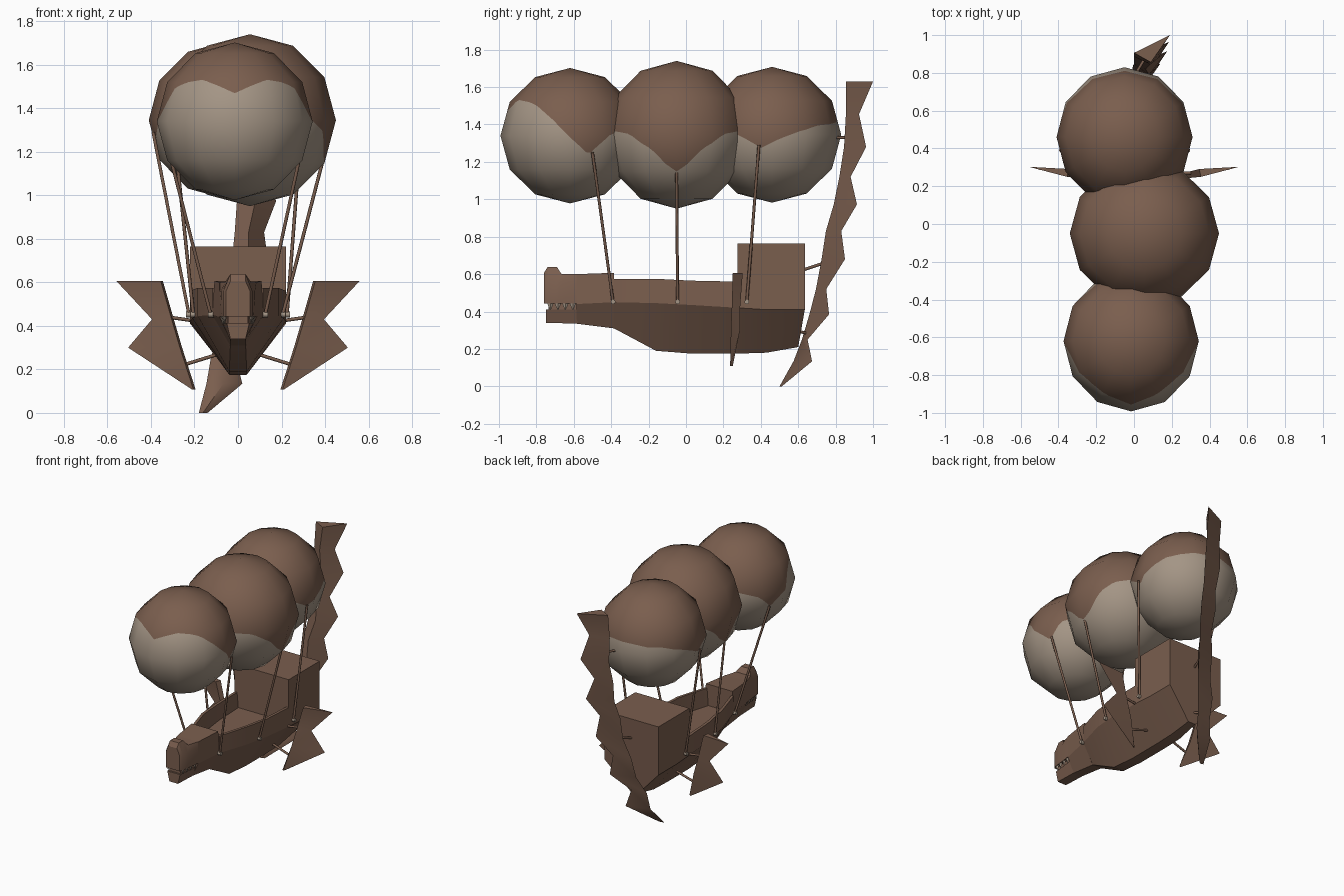
import bpy, bmesh, math
from mathutils import Vector, Matrix

if "Cube" in bpy.data.objects:
    bpy.data.objects.remove(bpy.data.objects["Cube"])


def material(name, rgb):
    m = bpy.data.materials.new(name)
    m.diffuse_color = (*rgb, 1)
    m.use_nodes = True
    m.node_tree.nodes["Principled BSDF"].inputs["Base Color"].default_value = m.diffuse_color
    return m


BROWN = material("warm brown", (0.195, 0.112, 0.076))
BEIGE = material("pale beige", (0.37, 0.30, 0.235))


def finish(name, bm, mats, angle=25):
    bmesh.ops.recalc_face_normals(bm, faces=bm.faces[:])
    me = bpy.data.meshes.new(name)
    bm.to_mesh(me)
    bm.free()
    for m in mats:
        me.materials.append(m)
    me.shade_smooth()
    me.set_sharp_from_angle(angle=math.radians(angle))
    ob = bpy.data.objects.new(name, me)
    bpy.context.collection.objects.link(ob)
    return ob


def loft(name, rings, mat=BROWN, angle=25):
    """Skin a list of equal-length point rings and cap both ends."""
    bm = bmesh.new()
    vs = [[bm.verts.new(p) for p in r] for r in rings]
    n = len(vs[0])
    for a, b in zip(vs, vs[1:]):
        for i in range(n):
            j = (i + 1) % n
            bm.faces.new((a[i], a[j], b[j], b[i]))
    bm.faces.new(vs[0])
    bm.faces.new(vs[-1])
    return finish(name, bm, [mat], angle)


def sym(y, pts):
    """Mirrored cross-section; y may be overridden by a third value."""
    right = [(p[0], p[2] if len(p) > 2 else y, p[1]) for p in pts]
    return right + [(-x, yy, z) for x, yy, z in reversed(right)]


def rod(name, a, b, r=0.008, mat=BROWN):
    a, b = Vector(a), Vector(b)
    bm = bmesh.new()
    rot = (b - a).to_track_quat('Z', 'Y').to_matrix().to_4x4()
    bmesh.ops.create_cone(bm, cap_ends=True, segments=8, radius1=r, radius2=r,
                          depth=(b - a).length,
                          matrix=Matrix.Translation((a + b) / 2) @ rot)
    return finish(name, bm, [mat], 50)


def interp(table, t):
    for (a, u), (b, v) in zip(table, table[1:]):
        if t <= b:
            return u + (v - u) * (t - a) / (b - a)
    return table[-1][1]


# Balloons: 12-sided spheres, cut along a scalloped colour line
def balloon(name, centre, size, table):
    bm = bmesh.new()
    bmesh.ops.create_uvsphere(bm, u_segments=12, v_segments=6, radius=1)
    bmesh.ops.scale(bm, vec=size, verts=bm.verts[:])
    bmesh.ops.subdivide_edges(bm, edges=bm.edges[:], cuts=5, use_grid_fill=True)

    def above(p):
        az = math.degrees(math.atan2(abs(p.x), -p.y))
        return p.z - interp(table, az) + 0.0007

    cuts = []
    for e in bm.edges[:]:
        f0, f1 = above(e.verts[0].co), above(e.verts[1].co)
        if f0 * f1 < 0:
            cuts.append(bmesh.utils.edge_split(e, e.verts[0], f0 / (f0 - f1))[1])
    bmesh.ops.connect_verts(bm, verts=cuts)
    for f in bm.faces:
        f.material_index = 0 if above(f.calc_center_median()) > 0 else 1
    ob = finish(name, bm, [BROWN, BEIGE], 180)
    ob.data.normals_split_custom_set_from_vertices(
        [v.co.normalized() for v in ob.data.vertices])
    ob.location = centre


balloon("front_balloon", (-0.015, -0.62, 1.34), (0.358, 0.372, 0.362),
        [(0, .13), (12, .16), (28, .192), (45, .18), (57, .16), (75, .08),
         (92, -.02), (108, -.1), (125, 0), (180, .1)])
balloon("middle_balloon", (0.055, -0.05, 1.345), (0.395, 0.385, 0.395),
        [(0, .03), (30, .02), (48, .005), (68, -.075), (80, -.155), (90, -.195),
         (100, -.155), (112, -.075), (132, .005), (150, .02), (180, .03)])
balloon("back_balloon", (-0.05, 0.46, 1.345), (0.36, 0.37, 0.363),
        [(0, .03), (60, .0), (80, -.07), (97, -.02), (115, .02), (135, .05),
         (180, .07)])

# Ropes with their hull fittings: (y top, z top, centre x, reach), (x, y bottom)
for name, (yt, zt, cx, reach), (xb, yb) in (
        ("front", (-0.5, 1.25, -0.015, 0.315), (0.125, -0.39)),
        ("middle", (-0.05, 1.16, 0.055, 0.335), (0.205, -0.045)),
        ("back", (0.39, 1.29, -0.05, 0.34), (0.225, 0.325))):
    for side, s in (("right", 1), ("left", -1)):
        rod(f"{name}_{side}_rope", (cx + s * reach, yt, zt), (s * xb, yb, 0.45))
        rod(f"{name}_{side}_fitting", (s * (xb - 0.02), yb, 0.452),
            (s * (xb + 0.014), yb, 0.452), 0.013, BEIGE)


# Open hull with bulwarks and a sunken deck
def hull_ring(y, w, top, b, bottom, knuckle):
    return sym(y, [(b, bottom), (w, knuckle), (w, top), (w - 0.02, top),
                   (w - 0.03, 0.45)])


loft("hull", [hull_ring(-0.385, 0.118, 0.575, 0.035, 0.31, 0.45),
              hull_ring(-0.16, 0.185, 0.575, 0.04, 0.19, 0.445),
              hull_ring(0.03, 0.21, 0.565, 0.04, 0.175, 0.435),
              hull_ring(0.275, 0.22, 0.56, 0.04, 0.175, 0.42)])

# Stern cabin, tucked in below
loft("stern_cabin", [
    sym(0.275, [(0.04, 0.175), (0.22, 0.42), (0.22, 0.765)]),
    sym(0.43, [(0.04, 0.18), (0.22, 0.41), (0.22, 0.765)]),
    sym(0.635, [(0.03, 0.21, 0.6), (0.22, 0.41), (0.22, 0.765)])])

# Forecastle and beast head
loft("forecastle", [
    sym(-0.585, [(0.035, 0.335), (0.085, 0.44), (0.085, 0.6)]),
    sym(-0.385, [(0.036, 0.31), (0.118, 0.45), (0.108, 0.607)])])
loft("upper_jaw", [
    sym(-0.76, [(0.055, 0.442), (0.055, 0.56), (0.035, 0.605)]),
    sym(-0.74, [(0.066, 0.442), (0.066, 0.56), (0.035, 0.638)]),
    sym(-0.69, [(0.072, 0.442), (0.072, 0.56), (0.035, 0.638)]),
    sym(-0.665, [(0.075, 0.442), (0.078, 0.56), (0.06, 0.6)]),
    sym(-0.58, [(0.085, 0.442), (0.085, 0.56), (0.085, 0.6)])])
loft("mouth", [sym(-0.735, [(0.045, 0.4), (0.045, 0.45)]),
               sym(-0.58, [(0.062, 0.4), (0.062, 0.45)])])
loft("lower_jaw", [sym(-0.748, [(0.035, 0.34), (0.052, 0.412)]),
                   sym(-0.58, [(0.036, 0.335), (0.07, 0.412)])])

# Teeth
for s in (1, -1):
    for i in range(4):
        y = -0.725 + i * 0.04
        x = s * (0.06 + i * 0.004)
        bm = bmesh.new()
        bmesh.ops.create_cone(bm, cap_ends=True, segments=4, radius1=0.002,
                              radius2=0.017, depth=0.035,
                              matrix=Matrix.Translation((x, y, 0.426))
                              @ Matrix.Diagonal((0.5, 1, 1, 1)))
        finish("tooth", bm, [BEIGE])

# Side fins: (z, inner x, tip x, y front, y back)
for side, s in (("right", 1), ("left", -1)):
    loft(f"{side}_fin", [
        [(s * xi, y0, z), (s * (xi - 0.01), y1 - 0.012, z), (s * xt, y1, z)]
        for z, xi, xt, y0, y1 in ((0.605, 0.355, 0.558, 0.25, 0.303),
                                  (0.43, 0.305, 0.395, 0.245, 0.29),
                                  (0.3, 0.267, 0.505, 0.24, 0.288),
                                  (0.108, 0.205, 0.212, 0.236, 0.25))],
        angle=65)
    rod(f"{side}_fin_upper_rod", (s * 0.18, 0.27, 0.42), (s * 0.32, 0.27, 0.44))
    rod(f"{side}_fin_lower_rod", (s * 0.09, 0.26, 0.27), (s * 0.245, 0.255, 0.222))

# Tail fin: zigzag blade of triangular sections (z, front y, tip y, left x, tip x)
rings = []
for z, yf, yt, xl, xt in (
        (1.63, .856, 1.0, 0, .19), (1.455, .855, .925, 0, .14),
        (1.28, .845, .963, 0, .185), (1.12, .82, .88, 0, .13),
        (.973, .79, .914, -.005, .175), (.83, .748, .83, -.015, .12),
        (.68, .725, .85, -.03, .14), (.52, .695, .75, -.06, .07),
        (.385, .66, .765, -.09, .085), (.25, .62, .65, -.125, -.01),
        (.134, .575, .674, -.145, .02), (0, .5, .512, -.18, -.14)):
    k = (yt - yf) / 0.144
    rings.append([(xl + 0.47 * (xt - xl), yf, z), (xt, yt, z),
                  (xl, yf + 0.05 * min(1, k * 1.3), z)])
loft("tail_fin", rings, angle=65)
rod("tail_lower_rod", (0, 0.58, 0.3), (-0.05, 0.66, 0.28))
rod("tail_middle_rod", (0, 0.62, 0.62), (0.03, 0.74, 0.66))
rod("tail_upper_rod", (0, 0.78, 1.33), (0.06, 0.88, 1.33))
